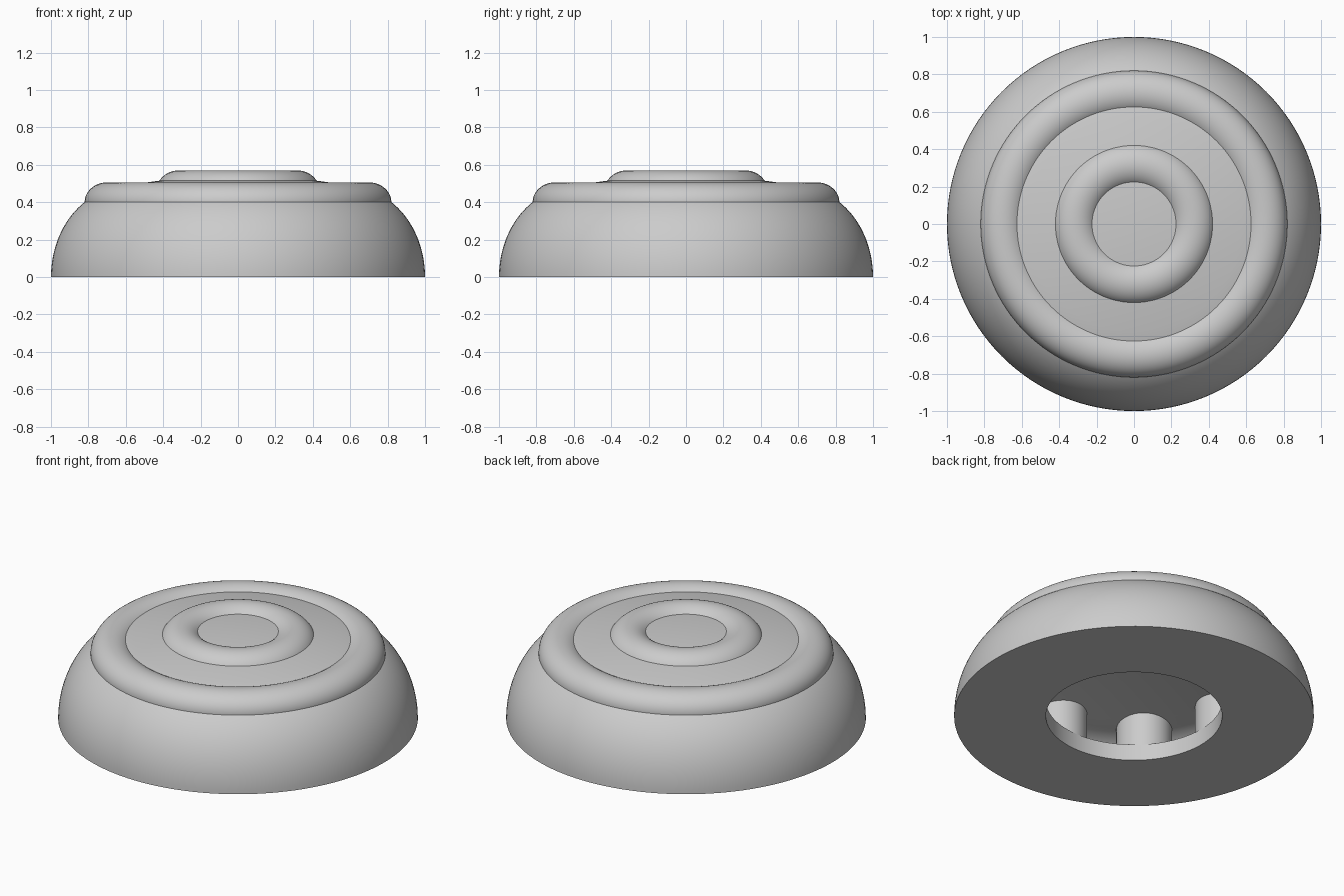
import bpy, bmesh, math

cube = bpy.data.objects.get("Cube")
if cube:
    bpy.data.objects.remove(cube, do_unlink=True)

SEGMENTS = 128

grey = bpy.data.materials.new("plain grey")
grey.use_nodes = True
colour = (0.6, 0.6, 0.6, 1)
grey.diffuse_color = colour
grey.node_tree.nodes["Principled BSDF"].inputs["Base Color"].default_value = colour


def finish(name, bm):
    """Turn a bmesh into a shaded object."""
    bmesh.ops.remove_doubles(bm, verts=bm.verts, dist=1e-4)
    bmesh.ops.recalc_face_normals(bm, faces=bm.faces)
    mesh = bpy.data.meshes.new(name)
    bm.to_mesh(mesh)
    bm.free()
    mesh.materials.append(grey)
    obj = bpy.data.objects.new(name, mesh)
    bpy.context.collection.objects.link(obj)
    bpy.ops.object.select_all(action="DESELECT")
    obj.select_set(True)
    bpy.context.view_layer.objects.active = obj
    bpy.ops.object.shade_smooth_by_angle(angle=math.radians(30))
    return obj


def lathe(name, profile, closed=False):
    """Revolve (radius, height) points around the z axis."""
    bm = bmesh.new()
    verts = [bm.verts.new((r, 0, z)) for r, z in profile]
    edges = [bm.edges.new(pair) for pair in zip(verts, verts[1:])]
    if closed:
        edges.append(bm.edges.new((verts[-1], verts[0])))
    bmesh.ops.spin(bm, geom=verts + edges, cent=(0, 0, 0), axis=(0, 0, 1),
                   angle=math.tau, steps=SEGMENTS, use_merge=True)
    return finish(name, bm)


def arc(cr, cz, rr, rz, start, end, steps):
    """Points on an ellipse, angles in degrees."""
    angles = [math.radians(start + (end - start) * i / steps) for i in range(steps + 1)]
    return [(cr + rr * math.cos(a), cz + rz * math.sin(a)) for a in angles]


def dome(apex, flatness, r_from, r_to, steps):
    """Shallow cap falling with the square of the radius."""
    radii = [r_from + (r_to - r_from) * i / steps for i in range(steps + 1)]
    return [(r, apex - flatness * r * r) for r in radii]


# Body: rounded side, shallow crown, undercut cavity with a domed ceiling
body = arc(0.6, 0, 0.4, 0.48, 0, 80, 24)
body += dome(0.541, 0.147, 0.64, 0, 10)
cavity = dome(0.335, 0.13, 0, 0.62, 10)
cavity += arc(0.62, 0.10, 0.23, 0.185, 85, 0, 12)
lathe("body", body + cavity + [(0.49, 0.10), (0.49, 0), (1, 0)])

# Raised rounded rings on the crown
lathe("outer_ring", arc(0.70, 0.40, 0.12, 0.106, 0, 352.5, 47), closed=True)
lathe("inner_ring", arc(0.315, 0.464, 0.12, 0.106, 0, 352.5, 47), closed=True)

# Posts standing round the cavity
for i in range(8):
    bm = bmesh.new()
    bmesh.ops.create_cone(bm, cap_ends=True, segments=48, radius1=0.156,
                          radius2=0.156, depth=0.28)
    a = i * math.tau / 8
    bmesh.ops.translate(bm, verts=bm.verts,
                        vec=(0.647 * math.cos(a), 0.647 * math.sin(a), 0.19))
    finish("post_%d" % (i + 1), bm)
